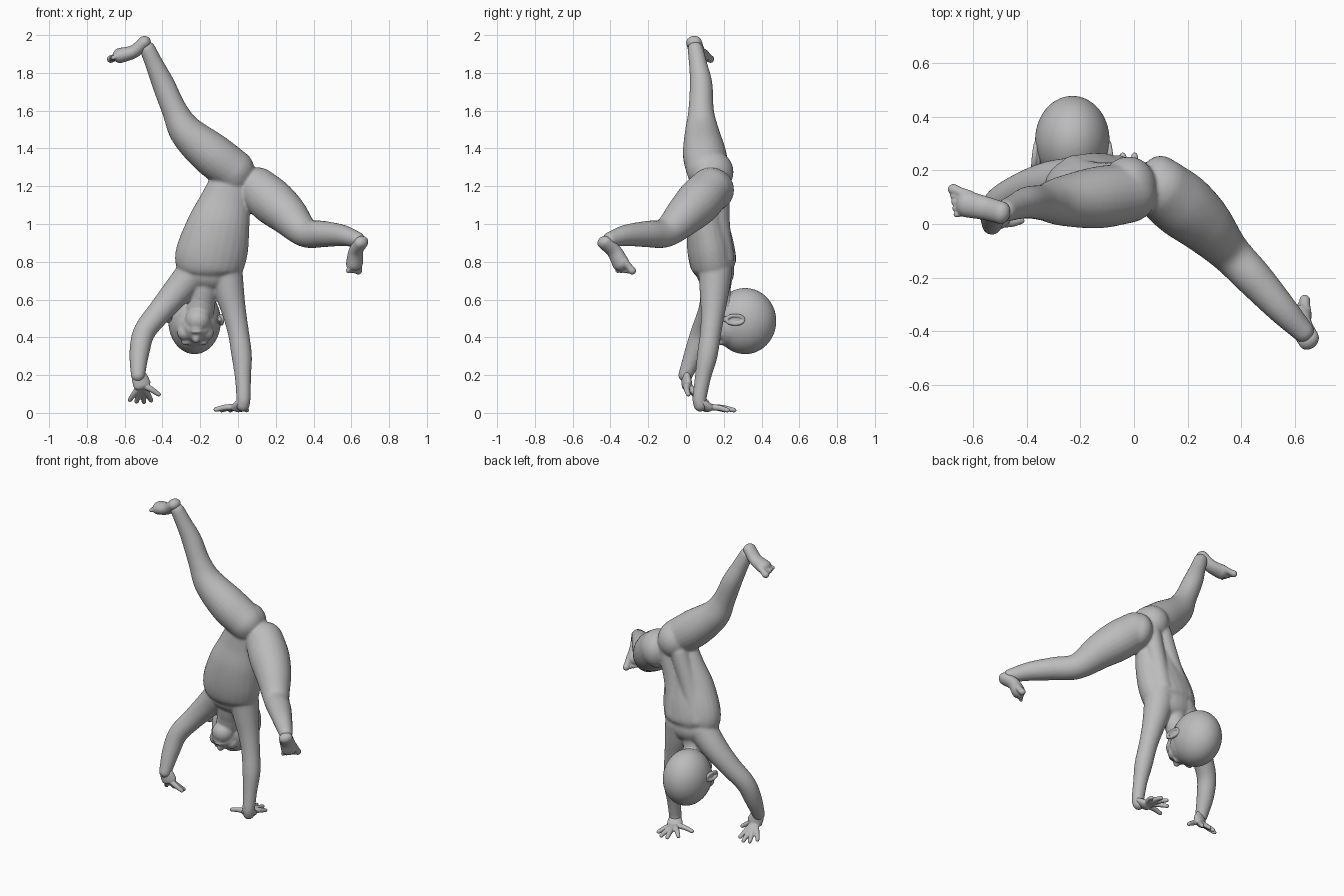
import bpy, bmesh, math
from mathutils import Vector, Matrix

if "Cube" in bpy.data.objects:
    bpy.data.objects.remove(bpy.data.objects["Cube"])

skin = bpy.data.materials.new("matte grey")
skin.use_nodes = True
skin.diffuse_color = (0.5, 0.5, 0.5, 1)
skin.node_tree.nodes["Principled BSDF"].inputs["Base Color"].default_value = (0.5, 0.5, 0.5, 1)
skin.node_tree.nodes["Principled BSDF"].inputs["Roughness"].default_value = 0.7


def blob(bm, centre, radii, turn=None, sides=24):
    """Ellipsoid."""
    m = Matrix.Translation(centre) @ (turn or Matrix()) @ Matrix.Diagonal((*radii, 1))
    bmesh.ops.create_uvsphere(bm, u_segments=sides, v_segments=sides * 2 // 3, radius=1, matrix=m)


def spline(a, b, c, d, t):
    return 0.5 * (2 * b + (c - a) * t + (2 * a - 5 * b + 4 * c - d) * t * t
                  + (3 * b - a - 3 * c + d) * t ** 3)


def tube(bm, keys, side=(1, 0, 0), flat=1.0, steps=6, sides=24):
    """Rounded limb through (x, y, z, radius) keys; flat scales across the side axis."""
    keys = [Vector(k) for k in keys]
    keys = [2 * keys[0] - keys[1]] + keys + [2 * keys[-1] - keys[-2]]
    line = []
    for i in range(1, len(keys) - 2):
        line += [spline(*keys[i - 1:i + 3], s / steps) for s in range(steps)]
    line.append(keys[-2])
    rings, frames = [], []
    for i, k in enumerate(line):
        t = (line[min(i + 1, len(line) - 1)] - line[max(i - 1, 0)]).to_3d().normalized()
        u = Vector(side)
        u = (u - t * u.dot(t)).normalized()
        v = t.cross(u)
        frames.append(Matrix((u, v, t)).transposed().to_4x4())
        rings.append([bm.verts.new(k.to_3d() + k[3] * (u * math.cos(a) + v * math.sin(a) * flat))
                      for a in (math.tau * j / sides for j in range(sides))])
    for p, q in zip(rings, rings[1:]):
        for j in range(sides):
            n = (j + 1) % sides
            bm.faces.new((p[j], p[n], q[n], q[j]))
    bm.faces.new(rings[0][::-1])
    bm.faces.new(rings[-1])
    for k, f in ((line[0], frames[0]), (line[-1], frames[-1])):
        blob(bm, k.to_3d(), (k[3], k[3] * flat, k[3] * min(flat, 1)), f, sides)


def finish(name, bm, voxel, rounds):
    """Fuse the overlapping volumes into one soft skin."""
    mesh = bpy.data.meshes.new(name)
    bmesh.ops.recalc_face_normals(bm, faces=bm.faces)
    bm.to_mesh(mesh)
    bm.free()
    mesh.materials.append(skin)
    mesh.shade_smooth()
    ob = bpy.data.objects.new(name, mesh)
    bpy.context.collection.objects.link(ob)
    fuse = ob.modifiers.new("fuse", 'REMESH')
    fuse.mode = 'VOXEL'
    fuse.voxel_size = voxel
    fuse.use_smooth_shade = True
    soft = ob.modifiers.new("soften", 'SMOOTH')
    soft.factor = 0.5
    soft.iterations = rounds


# Torso with the muscle columns either side of the spine
bm = bmesh.new()
tube(bm, [(-.03, .11, 1.24, .11), (-.065, .115, 1.12, .135), (-.10, .115, 1.0, .165),
          (-.13, .13, .88, .186), (-.155, .145, .79, .183), (-.16, .155, .745, .15)], flat=.67)
for s in (-1, 1):
    tube(bm, [(-.03 + s * .045, .175, 1.22, .055), (-.095 + s * .06, .175, 1.0, .058),
              (-.14 + s * .08, .195, .82, .062)])
# Buttocks
blob(bm, (-.02, .13, 1.275), (.108, .122, .118))
blob(bm, (.10, .14, 1.18), (.088, .115, .115))
# Raised right leg
tube(bm, [(-.025, .115, 1.285, .112), (-.14, .098, 1.37, .115), (-.27, .085, 1.485, .092),
          (-.335, .08, 1.60, .068), (-.395, .08, 1.74, .060), (-.44, .065, 1.84, .049),
          (-.478, .05, 1.925, .042)])
# Forward left leg
tube(bm, [(.105, .13, 1.185, .115), (.18, .07, 1.12, .122), (.26, 0, 1.05, .108),
          (.355, -.105, .955, .078), (.45, -.205, .947, .070), (.55, -.315, .94, .057),
          (.63, -.40, .918, .042)], side=(0, 0, 1))
# Right arm hanging free, left arm on the ground
tube(bm, [(-.23, .16, .75, .09), (-.32, .155, .645, .078), (-.41, .13, .54, .066),
          (-.495, .085, .43, .059), (-.522, .045, .32, .053), (-.53, -.003, .2, .038)])
tube(bm, [(-.065, .155, .75, .09), (-.045, .15, .64, .078), (-.02, .142, .53, .064),
          (.003, .13, .42, .056), (.02, .112, .30, .054), (.026, .09, .19, .043),
          (.029, .072, .08, .038), (.026, .075, .042, .036)])
# Neck
tube(bm, [(-.165, .165, .76, .085), (-.18, .165, .65, .07), (-.20, .20, .54, .075)])
finish("body", bm, .0075, 9)


# Hands: palm and five fanned digits
def hand(name, wrist, palm, tips, normal):
    bm = bmesh.new()
    w, p, n = Vector(wrist), Vector(palm), Vector(normal).normalized()
    side = n.cross(p - w)
    tube(bm, [(*w, .037), (*w.lerp(p, .5), .045), (*p, .048)], side=side, flat=.55)
    for tip in tips:
        t = Vector(tip)
        tube(bm, [(*p, .018), (*(p.lerp(t, .55) + n * .006), .016), (*t, .0125)],
             side=side, sides=12)
    finish(name, bm, .0045, 4)


hand("right_hand", (-.53, -.003, .21), (-.508, .005, .15),
     [(-.572, .07, .07), (-.537, .1, .06), (-.498, .11, .058), (-.46, .09, .066),
      (-.42, .012, .098)], (0, -1, .6))
hand("left_hand", (.028, .072, .06), (.005, .11, .03),
     [(-.118, .105, .018), (-.088, .205, .014), (-.042, .255, .014), (.002, .255, .014),
      (.047, .22, .014)], (0, 0, 1))


# Feet: heel, arch, ball and toes
def foot(name, heel, toe, sole, medial):
    bm = bmesh.new()
    h, t = Vector(heel), Vector(toe)
    d = (t - h).normalized()
    n = Vector(sole)
    n = (n - d * n.dot(d)).normalized()
    w = d.cross(n) * medial
    length = (t - h).length
    tube(bm, [(*h, .042), (*(h.lerp(t, .35) - n * .016), .044), (*h.lerp(t, .7), .05)],
         side=w, flat=.8)
    for i in range(5):
        size = .021 if i == 0 else .0165 - .001 * i
        root = h + d * length * .68 + w * (.032 - i * .016)
        end = h + d * length * (1 - .04 * i) + w * (.042 - i * .022) + n * .008
        tube(bm, [(*root, size), (*root.lerp(end, .6), size * .9), (*end, size)],
             side=w, sides=12)
    finish(name, bm, .0045, 4)


foot("right_foot", (-.495, .042, 1.962), (-.678, .088, 1.862), (-.45, 0, .9), 1)
foot("left_foot", (.652, -.432, .902), (.602, -.308, .745), (.7, -.7, -.14), -1)

# Head, tipped back so that the crown points behind
bm = bmesh.new()
blob(bm, (-.23, .313, .486), (.139, .165, .175), sides=60)
tube(bm, [(-.225, .25, .46, .118), (-.218, .18, .465, .09), (-.213, .15, .49, .068)])
tube(bm, [(-.18, .165, .65, .066), (-.20, .19, .55, .075)])
blob(bm, (-.222, .137, .395), (.021, .026, .028))
for s in (-1, 1):
    blob(bm, (-.23 + s * .045, .185, .374), (.026, .018, .016))
    blob(bm, (-.222 + s * .016, .142, .4), (.013, .013, .013))
    blob(bm, (-.225 + s * .055, .175, .425), (.042, .042, .042))
for z in (.43, .45):
    blob(bm, (-.218, .105, z), (.032, .015, .011))
finish("head", bm, .0065, 8)

# Ears: curled rim, bowl and lobe
for name, x, z, s in (("left_ear", -.1, .493, 1), ("right_ear", -.358, .508, -1)):
    bm = bmesh.new()
    rim = [(x + s * (.002 + .014 * math.sin(a / 2)), .26 + .045 * math.cos(a),
            z + .022 * math.sin(a), .0105) for a in (math.tau * i / 10 for i in range(11))]
    tube(bm, rim, side=(s, 0, 0), sides=10, steps=3)
    blob(bm, (x, .258, z), (.014, .045, .024))
    blob(bm, (x + s * .003, .208, z + .002), (.011, .017, .015))
    finish(name, bm, .0035, 3)
